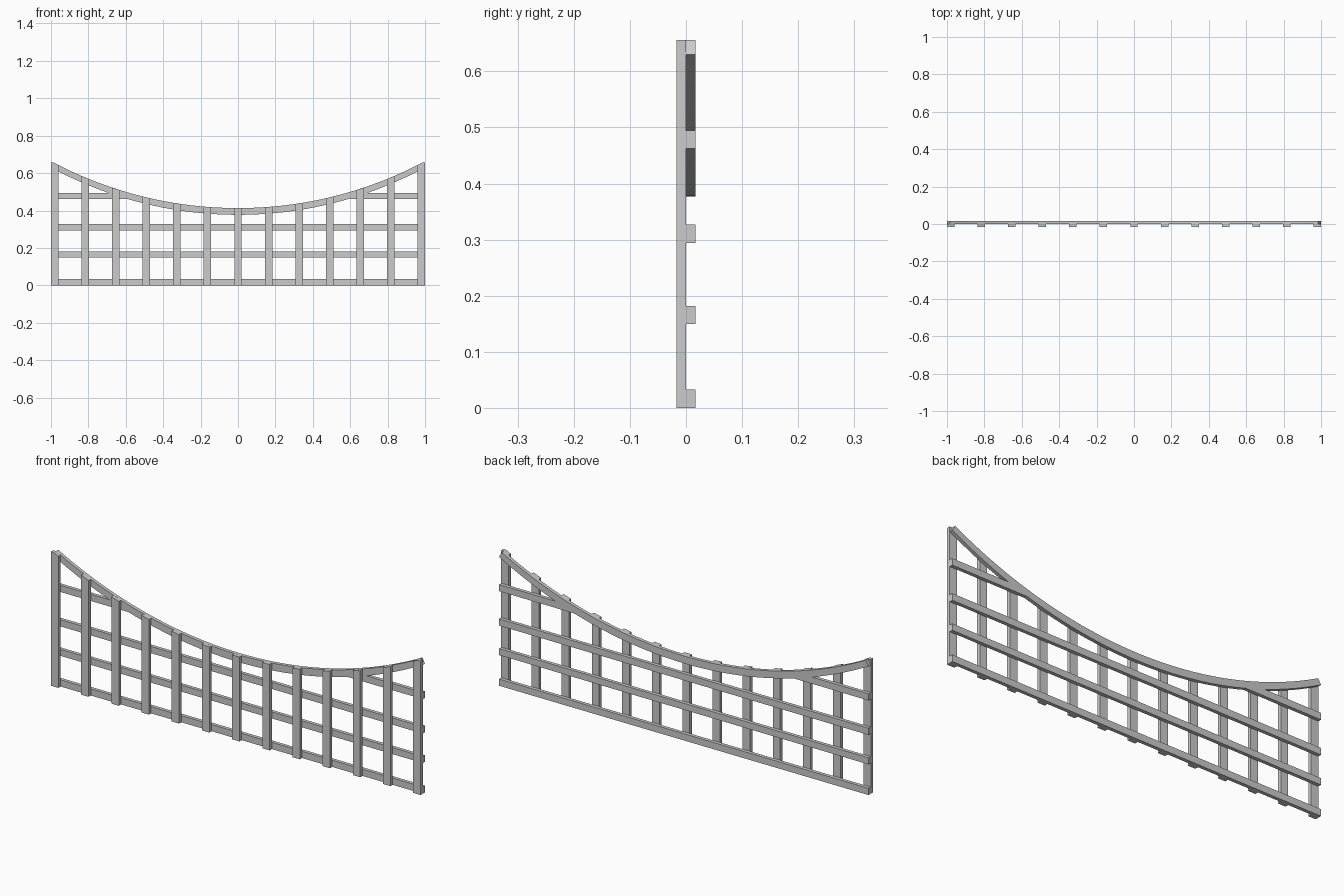
import bpy, bmesh, math

if "Cube" in bpy.data.objects:
    bpy.data.objects.remove(bpy.data.objects["Cube"])

DEPTH = 0.0172
TOP_Z = 0.656


def extrude_profile(name, pts, y0, y1):
    """Solid from an x-z outline, extruded along y."""
    bm = bmesh.new()
    face = bm.faces.new([bm.verts.new((x, y0, z)) for x, z in pts])
    res = bmesh.ops.extrude_face_region(bm, geom=[face])
    verts = [g for g in res["geom"] if isinstance(g, bmesh.types.BMVert)]
    bmesh.ops.translate(bm, verts=verts, vec=(0, y1 - y0, 0))
    bmesh.ops.recalc_face_normals(bm, faces=bm.faces)
    me = bpy.data.meshes.new(name)
    bm.to_mesh(me)
    bm.free()
    ob = bpy.data.objects.new(name, me)
    bpy.context.collection.objects.link(ob)
    return ob


def arc(x, z_mid, x_end, z_end):
    """Height of a sagging circular arc at x."""
    s = z_end - z_mid
    r = (x_end ** 2 + s ** 2) / (2 * s)
    return z_mid + r - math.sqrt(r * r - x * x)


def top_arc(x):
    return min(arc(x, 0.413, 0.985, TOP_Z), TOP_Z)


def low_arc(x):
    return arc(x, 0.377, 1.0, 0.630)


def rect(x0, x1, z0, z1):
    return [(x0, z0), (x1, z0), (x1, z1), (x0, z1)]


# full-width rails behind the slats
for i, (z0, z1) in enumerate([(0, 0.033), (0.15, 0.182), (0.294, 0.327)]):
    extrude_profile(f"rail_{i + 1}", rect(-1, 1, z0, z1), 0, DEPTH)

# short upper rails, mitred against the curved top rail
for side, s in (("left", -1), ("right", 1)):
    pts = [(s * 0.593, 0.4625), (s, 0.4625), (s, 0.495), (s * 0.694, 0.495)]
    extrude_profile(f"upper_rail_{side}", pts, 0, DEPTH)

# curved top rail with square-cut ends
N = 40
ts = [-1 + 2 * i / N for i in range(N + 1)]
outline = [(t, low_arc(t)) for t in ts]
outline += [(0.985 * t, top_arc(0.985 * t)) for t in reversed(ts)]
extrude_profile("curved_top_rail", outline, 0, DEPTH)

# vertical slats trimmed to the curve
HALF = 0.02
for i in range(13):
    x = -0.98 + i * 1.96 / 12
    xs = [x + HALF, x + HALF / 4, x, x - HALF / 4, x - HALF]
    pts = [(x - HALF, 0), (x + HALF, 0)] + [(a, top_arc(a)) for a in xs]
    extrude_profile(f"slat_{i + 1}", pts, -DEPTH, 0)
